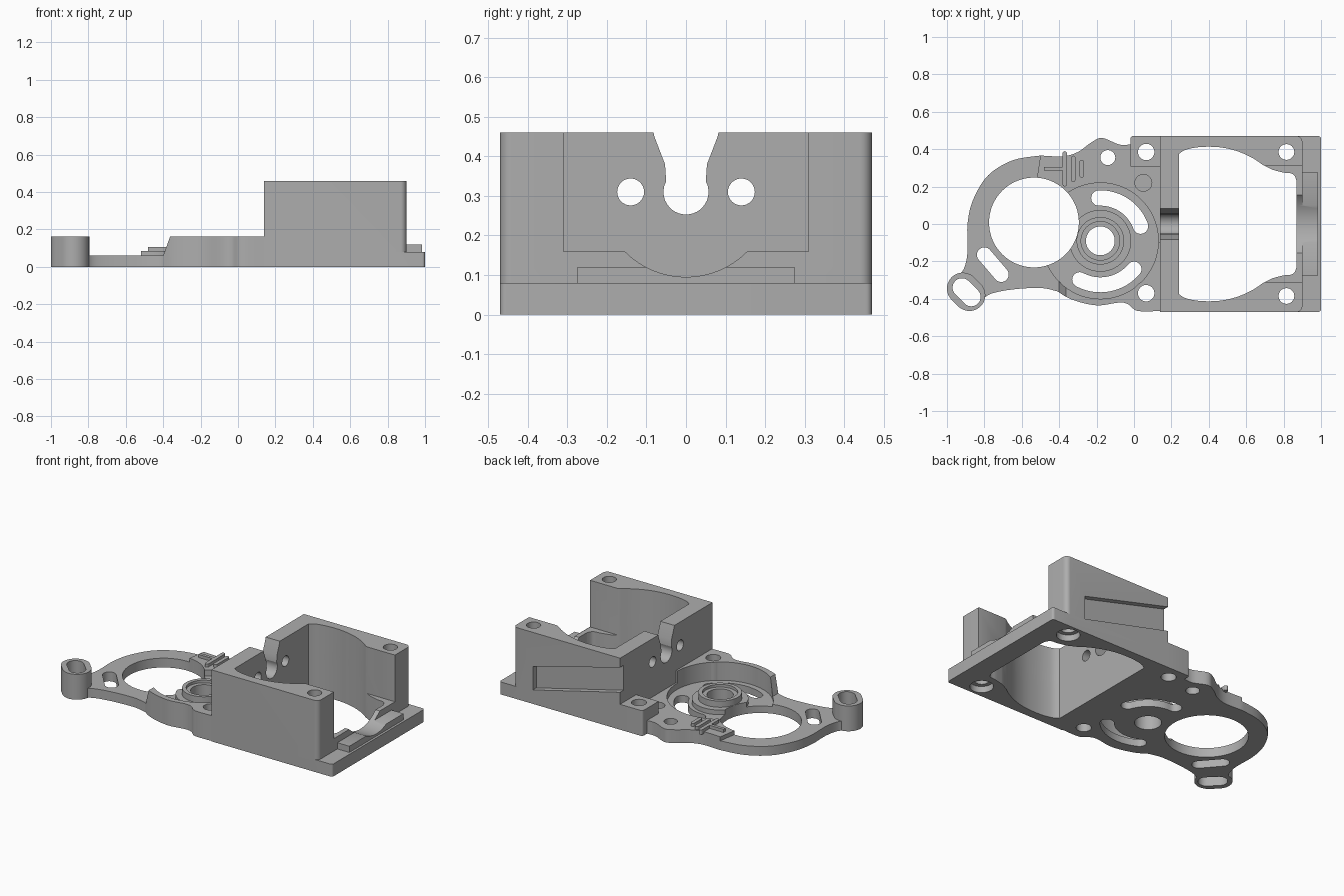
import bpy, bmesh
from math import cos, sin, radians, atan2, pi
from mathutils import Vector

if "Cube" in bpy.data.objects:
    bpy.data.objects.remove(bpy.data.objects["Cube"])

# One plain metal colour
GREY = (0.42, 0.42, 0.42, 1)
metal = bpy.data.materials.new("cast_grey")
metal.use_nodes = True
metal.diffuse_color = GREY
metal.node_tree.nodes["Principled BSDF"].inputs["Base Color"].default_value = GREY


# ---------- helpers ----------
def prism(name, pts, lo, hi, axis="z"):
    """Extrude a flat profile along an axis."""
    place = {"z": lambda a, b, h: (a, b, h),
             "y": lambda a, b, h: (a, h, b),
             "x": lambda a, b, h: (h, a, b)}[axis]
    bm = bmesh.new()
    ends = [[bm.verts.new(place(a, b, h)) for a, b in pts] for h in (lo, hi)]
    for ring in ends:
        bm.faces.new(ring)
    n = len(pts)
    for i in range(n):
        j = (i + 1) % n
        bm.faces.new((ends[0][i], ends[0][j], ends[1][j], ends[1][i]))
    bmesh.ops.recalc_face_normals(bm, faces=bm.faces)
    mesh = bpy.data.meshes.new(name)
    bm.to_mesh(mesh)
    bm.free()
    mesh.materials.append(metal)
    obj = bpy.data.objects.new(name, mesh)
    bpy.context.collection.objects.link(obj)
    return obj


def combine(target, operation, parts):
    """Apply booleans to the target and discard the operands."""
    for part in parts:
        mod = target.modifiers.new("combine", "BOOLEAN")
        mod.operation, mod.solver, mod.object = operation, "EXACT", part
        bpy.context.view_layer.objects.active = target
        bpy.ops.object.modifier_apply(modifier=mod.name)
        bpy.data.objects.remove(part)


def arc(c, r, a0, a1, n=24):
    steps = [radians(a0 + (a1 - a0) * i / n) for i in range(n + 1)]
    return [(c[0] + r * cos(t), c[1] + r * sin(t)) for t in steps]


def circle(c, r, n=64):
    return arc(c, r, 0, 360, n)[:-1]


def rect(x0, x1, y0, y1):
    return [(x0, y0), (x1, y0), (x1, y1), (x0, y1)]


def stadium(p, q, r):
    t = atan2(q[1] - p[1], q[0] - p[0]) * 180 / pi
    return arc(q, r, t - 90, t + 90) + arc(p, r, t + 90, t + 270)


def arc_slot(c, r0, r1, a0, a1):
    mid, half = (r0 + r1) / 2, (r1 - r0) / 2
    start, end = arc(c, mid, a0, a1, 1)
    return (arc(c, r1, a0, a1) + arc(end, half, a1, a1 + 180, 12)[1:-1]
            + arc(c, r0, a1, a0) + arc(start, half, a0 + 180, a0 + 360, 12)[1:-1])


def smooth(pts, n=5):
    """Catmull-Rom curve through the points."""
    p = [Vector(q) for q in [pts[0]] + pts + [pts[-1]]]
    out = []
    for a, b, c, d in zip(p, p[1:], p[2:], p[3:]):
        for i in range(n):
            t = i / n
            v = 0.5 * (2 * b + (c - a) * t + (2 * a - 5 * b + 4 * c - d) * t * t
                       + (3 * b - a - 3 * c + d) * t ** 3)
            out.append((v.x, v.y))
    return out + [pts[-1]]


def mirrored(half):
    return half + [(x, -y) for x, y in reversed(half)]


# ---------- housing ----------
BOX_X, WALL_X, PILLAR_X, TOP = 0.14, 0.24, 0.90, 0.46
outer = mirrored([(BOX_X, 0.47)] + arc((PILLAR_X - 0.03, 0.44), 0.03, 90, 0, 8))
housing = prism("housing", outer, 0, TOP)
slab = mirrored([(BOX_X, 0.47)] + arc((0.985, 0.455), 0.015, 90, 0, 6))
combine(housing, "UNION", [
    prism("base_slab", slab, 0, 0.08),
    prism("end_ridge", rect(0.85, 0.985, -0.275, 0.275), 0.02, 0.12)])

bulge = smooth([(WALL_X, 0.375), (0.28, 0.398), (0.36, 0.412), (0.46, 0.41),
                (0.55, 0.39), (0.63, 0.355), (0.69, 0.315)])
floor_edge = smooth([(0.74, 0.29), (0.80, 0.275), (0.85, 0.267), (0.87, 0.23)])
notch = ([(-0.09, 0.5), (-0.08, 0.45), (-0.053, 0.38), (-0.05, 0.335)]
         + arc((0, 0.31), 0.057, 155, 385)
         + [(0.05, 0.335), (0.053, 0.38), (0.08, 0.45), (0.09, 0.5)])
cuts = [
    prism("floor_opening", mirrored(bulge + floor_edge), -0.1, 0.3),
    prism("upper_opening", mirrored(bulge + [(0.70, 0.31), (1.1, 0.31)]), 0.16, 0.6),
    prism("motor_cradle", circle((0, 0.312), 0.217), 0.4, 1.1, "x"),
    prism("shaft_notch", notch, 0, 0.27, "x"),
    prism("side_groove", [(0.76, 0.09), (0.76, 0.24), (0.1, 0.41), (0.1, 0.25)],
          0.435, 0.6, "y")]
for s in (1, -1):
    cuts += [prism("wall_hole", circle((0.14 * s, 0.31), 0.034, 32), 0, 0.3, "x"),
             prism("pillar_hole", circle((0.815, 0.385 * s), 0.042, 32), -0.1, 0.6),
             prism("counterbore", circle((0.815, 0.385 * s), 0.068, 40), -0.1, 0.04)]
combine(housing, "DIFFERENCE", cuts)

# ---------- gear plate ----------
GEAR, RING = (-0.18, -0.09), (-0.535, 0.008)
FRONT_POST, BACK_POST = (0.065, -0.37), (0.065, 0.385)
north = smooth([(-0.02, 0.425), (-0.08, 0.425), (-0.17, 0.46), (-0.23, 0.435),
                (-0.30, 0.385), (-0.38, 0.362), (-0.50, 0.366)])
west = smooth([(-0.50, 0.366), (-0.65, 0.34), (-0.78, 0.26), (-0.86, 0.13),
               (-0.89, 0), (-0.89, -0.15), (-0.91, -0.24), (-0.95, -0.29),
               (-0.95, -0.36), (-0.90, -0.43), (-0.83, -0.42), (-0.77, -0.375),
               (-0.65, -0.35), (-0.50, -0.342), (-0.41, -0.36)])
south = smooth([(-0.41, -0.36), (-0.33, -0.405), (-0.20, -0.435), (-0.08, -0.42),
                (-0.03, -0.43), (0.02, -0.465), (BOX_X, -0.465)])
plate = prism("gear_plate", [(BOX_X, 0.425)] + north + west[1:] + south[1:], 0, 0.06)

# Tall front rim with a sloped end, and the lower back pad
rim = prism("front_rim", south + [(BOX_X, -0.1), (-0.2, -0.1), (-0.47, -0.21)], 0.02, 0.163)
combine(rim, "DIFFERENCE", [
    prism("rim_slope", [(-0.6, 0.06), (-0.40, 0.06), (-0.36, 0.17), (-0.6, 0.17)], -0.6, 0.1, "y")])
pad = prism("back_pad", [(BOX_X, 0.425)] + north + [(-0.52, 0.24), (-0.2, -0.1), (BOX_X, -0.1)],
            0.02, 0.085)
combine(plate, "UNION", [rim, pad])
combine(plate, "DIFFERENCE", [prism("gear_recess", circle(GEAR, 0.31, 96), 0.045, 0.4)])

lug_a, lug_b = (-0.915, -0.345), (-0.88, -0.38)
block = [(BOX_X, 0.47)] + arc((-0.005, 0.455), 0.015, 90, 180, 6) + [(-0.02, 0.307), (BOX_X, 0.307)]
combine(plate, "UNION", [
    prism("back_post", block, 0, 0.163),
    prism("front_post", circle(FRONT_POST, 0.065, 40), 0.02, 0.163),
    prism("slotted_lug", stadium(lug_a, lug_b, 0.085), 0, 0.163),
    prism("boss_foot", circle(GEAR, 0.165), 0.02, 0.075),
    prism("boss", circle(GEAR, 0.127), 0.02, 0.115)])
combine(plate, "DIFFERENCE", [
    prism("ring_hole", circle(RING, 0.24, 96), -0.1, 0.4),
    prism("boss_seat", circle(GEAR, 0.103), 0.098, 0.4),
    prism("boss_hole", circle(GEAR, 0.077), -0.1, 0.4),
    prism("back_slot", arc_slot(GEAR, 0.188, 0.27, 20, 92), -0.1, 0.4),
    prism("front_slot", arc_slot(GEAR, 0.195, 0.275, 242, 320), -0.1, 0.4),
    prism("lug_slot", stadium((-0.92, -0.34), (-0.87, -0.39), 0.05), -0.1, 0.4),
    prism("arm_slot", stadium((-0.80, -0.165), (-0.71, -0.27), 0.04), -0.1, 0.4),
    prism("front_post_hole", circle(FRONT_POST, 0.044, 32), -0.1, 0.4),
    prism("back_post_hole", circle(BACK_POST, 0.044, 32), -0.1, 0.4),
    prism("pad_hole", circle((-0.14, 0.355), 0.04, 32), -0.1, 0.4),
    prism("blind_hole", circle((0.05, 0.22), 0.045, 32), 0.03, 0.4)])

# ---------- raised earth-point bars ----------
stem = prism("raised_stem", rect(-0.48, -0.375, 0.285, 0.305), 0.075, 0.105)
bars = [stem]
for x, half in ((-0.37, 0.082), (-0.325, 0.058), (-0.28, 0.035)):
    bars.append(prism("raised_bar", stadium((x, 0.295 - half), (x, 0.295 + half), 0.012),
                      0.075, 0.105))

# ---------- shading ----------
for obj in [housing, plate] + bars:
    bpy.ops.object.select_all(action="DESELECT")
    obj.select_set(True)
    bpy.context.view_layer.objects.active = obj
    bpy.ops.object.shade_smooth_by_angle(angle=radians(30))
